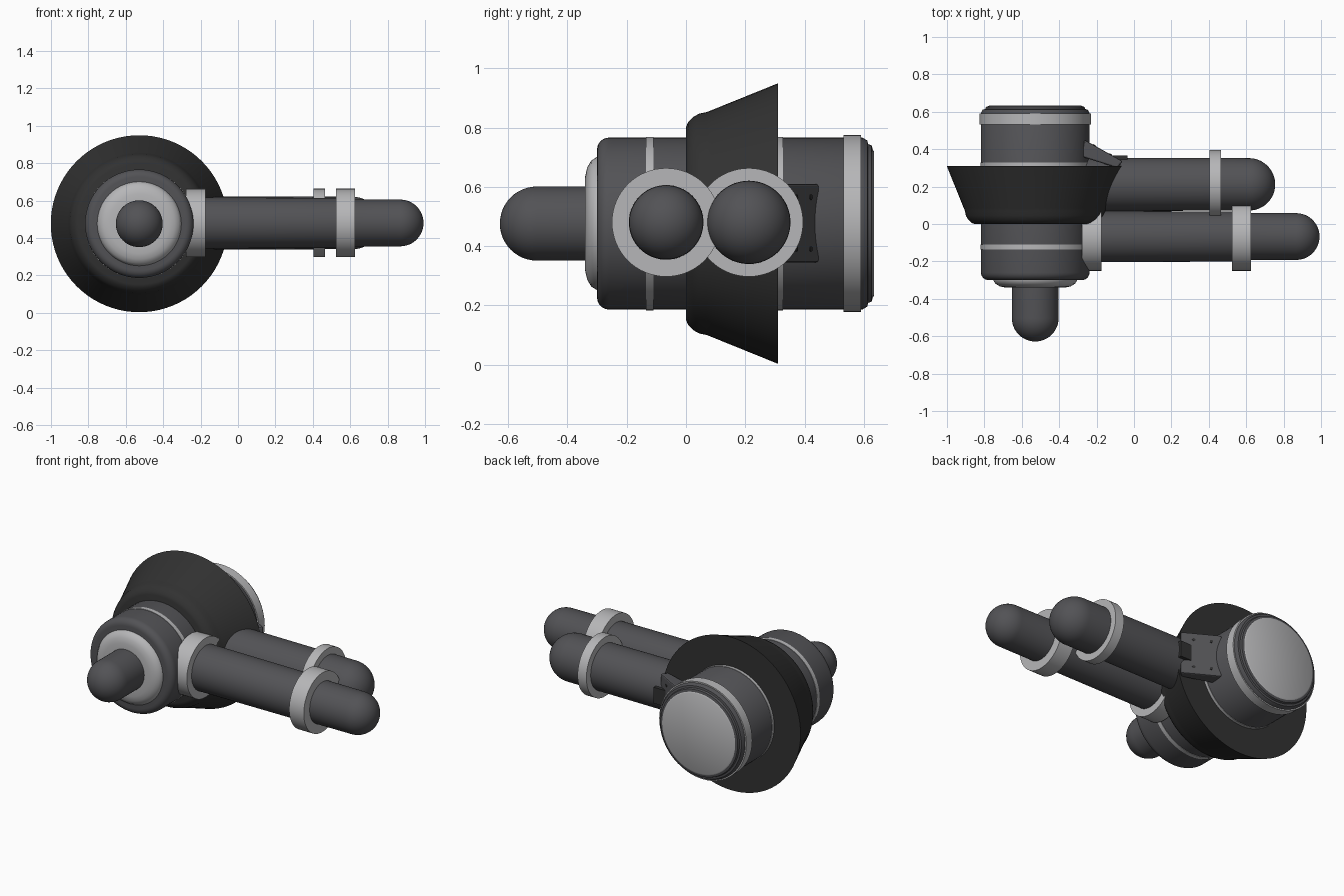
import bpy, bmesh, math
from mathutils import Vector

cube = bpy.data.objects.get("Cube")
if cube:
    bpy.data.objects.remove(cube)


def material(name, colour):
    m = bpy.data.materials.new(name)
    m.use_nodes = True
    rgba = (*colour, 1)
    m.diffuse_color = rgba
    bsdf = m.node_tree.nodes["Principled BSDF"]
    bsdf.inputs["Base Color"].default_value = rgba
    bsdf.inputs["Roughness"].default_value = 0.6
    return m


GREY = material("dark grey", (0.085, 0.085, 0.092))
BLACK = material("charcoal", (0.031, 0.031, 0.031))
LIGHT = material("light grey", (0.47, 0.47, 0.48))

BODY = Vector((-0.528, 0, 0.476))
FRONT_ARM = Vector((0, -0.067, 0.48))
REAR_ARM = Vector((0, 0.212, 0.48))
X, Y = Vector((1, 0, 0)), Vector((0, 1, 0))


def finish(name, bm, mat, smooth=True):
    bmesh.ops.recalc_face_normals(bm, faces=bm.faces)
    mesh = bpy.data.meshes.new(name)
    bm.to_mesh(mesh)
    bm.free()
    mesh.materials.append(mat)
    ob = bpy.data.objects.new(name, mesh)
    bpy.context.collection.objects.link(ob)
    bpy.ops.object.select_all(action="DESELECT")
    bpy.context.view_layer.objects.active = ob
    ob.select_set(True)
    if smooth:
        bpy.ops.object.shade_smooth_by_angle(angle=math.radians(35))
    return ob


def lathe(name, centre, axis, profile, mat, steps=64):
    """Spin (radius, distance along axis) points around the axis."""
    bm = bmesh.new()
    up = Vector((0, 0, 1))
    verts = [bm.verts.new(centre + axis * t + up * r) for r, t in profile]
    edges = [bm.edges.new(pair) for pair in zip(verts, verts[1:])]
    bmesh.ops.spin(bm, geom=verts + edges, cent=centre, axis=axis,
                   angle=math.tau, steps=steps)
    bmesh.ops.remove_doubles(bm, verts=bm.verts, dist=0.0002)
    return finish(name, bm, mat)


def ring(name, centre, axis, radius, start, end, inner):
    lathe(name, centre, axis, [(inner, start), (radius, start), (radius, end),
                               (inner, end), (inner, start)], LIGHT)


def round_tip(radius, middle, sign, steps=12):
    """Quarter circle from the rim to the pole."""
    angles = [i / steps * math.pi / 2 for i in range(steps + 1)]
    return [(radius * math.cos(a), middle + sign * radius * math.sin(a)) for a in angles]


# Main drum with rounded front shoulder and stepped back rim
shoulder = [(0.25 + r, t) for r, t in round_tip(0.04, -0.26, -1, 6)]
lathe("main_drum", BODY, Y, [(0, -0.3)] + shoulder[::-1] +
      [(0.29, 0.595), (0.28, 0.612), (0.268, 0.614), (0.264, 0.626),
       (0.25, 0.63), (0, 0.63)], GREY)
lathe("back_cap", BODY, Y, [(0, 0.62), (0.25, 0.62), (0.25, 0.63),
                            (0.243, 0.634), (0, 0.634)], LIGHT)

# Bands round the drum
for name, radius, start, end in (("front_band", 0.2925, -0.135, -0.11),
                                 ("middle_band", 0.2925, 0.305, 0.328),
                                 ("back_band", 0.298, 0.532, 0.59)):
    ring(name, BODY, Y, radius, start, end, 0.27)

# Flared skirt
lathe("flared_skirt", BODY, Y,
      [(0, 0), (0.325, 0), (0.342, 0.007), (0.36, 0.025), (0.371, 0.045),
       (0.376, 0.07), (0.382, 0.085), (0.473, 0.31), (0, 0.31)], BLACK, 80)

# Front collar and nozzle
lathe("front_collar", BODY, Y,
      [(0, -0.28), (0.225, -0.28), (0.225, -0.3), (0.212, -0.32), (0.19, -0.333),
       (0.16, -0.34), (0.12, -0.34), (0, -0.34)], LIGHT)
lathe("front_nozzle", BODY, Y,
      [(0, -0.29), (0.125, -0.29)] + round_tip(0.125, -0.503, -1), GREY)

# Side arms with rounded tips
lathe("front_arm", FRONT_ARM, X,
      [(0, -0.35), (0.137, -0.35), (0.134, 0.55), (0.126, 0.6)] +
      round_tip(0.125, 0.867, 1), GREY)
lathe("rear_arm", REAR_ARM, X,
      [(0, -0.3), (0.143, -0.3)] + round_tip(0.14, 0.615, 1), GREY)
ring("front_arm_base_ring", FRONT_ARM, X, 0.183, -0.278, -0.175, 0.12)
ring("front_arm_ring", FRONT_ARM, X, 0.183, 0.525, 0.625, 0.12)
ring("rear_arm_ring", REAR_ARM, X, 0.183, 0.405, 0.465, 0.13)


def prism(name, outline, low, high, mat, bevel=0.0):
    """Extrude an (x, y) outline between two heights."""
    bm = bmesh.new()
    face = bm.faces.new([bm.verts.new((x, y, low)) for x, y in outline])
    out = bmesh.ops.extrude_face_region(bm, geom=[face])["geom"]
    bmesh.ops.translate(bm, vec=(0, 0, high - low),
                        verts=[v for v in out if isinstance(v, bmesh.types.BMVert)])
    ob = finish(name, bm, mat, False)
    if bevel:
        mod = ob.modifiers.new("soft_edges", "BEVEL")
        mod.width, mod.segments = bevel, 2


# Slanted bracket between drum and rear arm, with its end block and screws
prism("bracket_plate", [(-0.265, 0.45), (-0.06, 0.335), (-0.09, 0.3), (-0.28, 0.36)],
      0.345, 0.61, GREY, 0.008)
prism("bracket_block", [(-0.13, 0.3), (-0.13, 0.366), (-0.035, 0.366), (-0.035, 0.3)],
      0.43, 0.53, BLACK)
slope = Vector((0.205, -0.115, 0)).normalized()
normal = Vector((0.115, 0.205, 0)).normalized()
for i, height in enumerate((0.39, 0.565)):
    for j, along in enumerate((0.06, 0.16)):
        spot = Vector((-0.265, 0.45, height)) + slope * along
        lathe(f"bracket_screw_{i}{j}", spot, normal,
              [(0, -0.004), (0.009, -0.004), (0.009, 0.003), (0, 0.003)], BLACK, 12)
